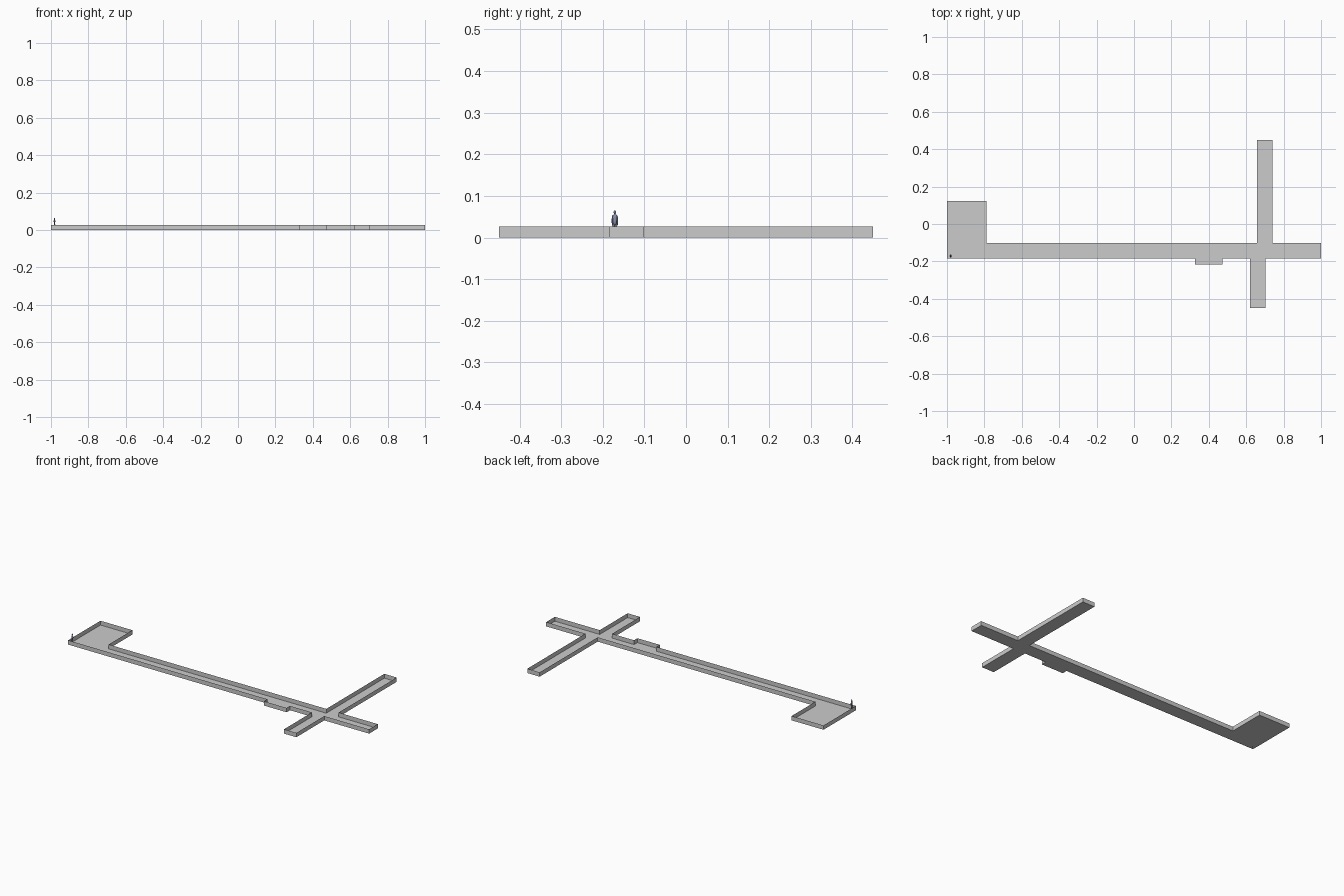
import bpy, bmesh, math
from mathutils import Matrix

if "Cube" in bpy.data.objects:
    bpy.data.objects.remove(bpy.data.objects["Cube"])

WALL_H = 0.026

# Outline of rooms and corridors, counter-clockwise
outline = [(-1, -0.184), (0.325, -0.184), (0.325, -0.216), (0.474, -0.216),
           (0.474, -0.184), (0.62, -0.184), (0.62, -0.449), (0.702, -0.449),
           (0.702, -0.184), (1, -0.184), (1, -0.102), (0.74, -0.102),
           (0.74, 0.449), (0.658, 0.449), (0.658, -0.102), (-0.788, -0.102),
           (-0.788, 0.123), (-1, 0.123)]


def finish(bm, name, mat=None):
    mesh = bpy.data.meshes.new(name)
    bm.to_mesh(mesh)
    bm.free()
    obj = bpy.data.objects.new(name, mesh)
    bpy.context.collection.objects.link(obj)
    if mat:
        mesh.materials.append(mat)
        mesh.shade_smooth()
    return obj


# Floor: flat rectangles that meet edge to edge
rooms = [(-1, -0.184, 1, -0.102),              # main corridor
         (-1, -0.102, -0.788, 0.123),          # end room
         (0.325, -0.216, 0.474, -0.184),       # niche
         (0.62, -0.449, 0.702, -0.184),        # front branch
         (0.658, -0.102, 0.74, 0.449)]         # back branch
bm = bmesh.new()
for x0, y0, x1, y1 in rooms:
    bm.faces.new([bm.verts.new((x, y, 0)) for x, y in
                  ((x0, y0), (x1, y0), (x1, y1), (x0, y1))])
finish(bm, "floor")

# Walls: thin sheets rising from the outline, open on top
bm = bmesh.new()
low = [bm.verts.new((x, y, 0)) for x, y in outline]
high = [bm.verts.new((x, y, WALL_H)) for x, y in outline]
for i in range(len(low)):
    j = (i + 1) % len(low)
    bm.faces.new((low[i], low[j], high[j], high[i]))
finish(bm, "walls")

# Small standing figure in the corner of the room
blue = bpy.data.materials.new("figure_blue")
blue.diffuse_color = (0.25, 0.28, 0.42, 1)
blue.use_nodes = True
blue.node_tree.nodes["Principled BSDF"].inputs["Base Color"].default_value = blue.diffuse_color
FX, FY = -0.981, -0.171


def limb(name, sections, sides=12):
    """Loft through (y, z, half depth x, half width y) rings."""
    bm = bmesh.new()
    rings = []
    for y, z, rx, ry in sections:
        rings.append([bm.verts.new((FX + rx * math.cos(a), FY + y + ry * math.sin(a), z))
                      for a in (2 * math.pi * k / sides for k in range(sides))])
    for a, b in zip(rings, rings[1:]):
        for i in range(sides):
            j = (i + 1) % sides
            bm.faces.new((a[i], a[j], b[j], b[i]))
    bm.faces.new(rings[0])
    bm.faces.new(rings[-1])
    bmesh.ops.recalc_face_normals(bm, faces=bm.faces[:])
    return finish(bm, name, blue)


# Torso and neck
limb("torso", [(0, 0.030, .004, .005), (0, 0.039, .0036, .0046), (0, 0.049, .0046, .0058),
               (0, 0.054, .003, .005), (0, 0.0555, .0015, .0018), (0, 0.058, .0014, .0016)])
# Legs, feet and arms, mirrored
for side, s in (("left", 1), ("right", -1)):
    limb(side + "_leg", [(s * .0031, 0.002, .0018, .0016), (s * .003, 0.010, .0022, .002),
                         (s * .0028, 0.017, .002, .002), (s * .0026, 0.033, .0036, .0027)])
    limb(side + "_arm", [(s * .0058, 0.029, .0012, .001), (s * .0062, 0.034, .0014, .0012),
                         (s * .0062, 0.043, .0016, .0015), (s * .0052, 0.053, .0016, .0016)])
    bm = bmesh.new()
    bmesh.ops.create_cube(bm, size=1, matrix=Matrix.Translation((FX + .0015, FY + s * .0031, .0013))
                          @ Matrix.Diagonal((.008, .0035, .0026, 1)))
    finish(bm, side + "_foot", blue)
# Head
bm = bmesh.new()
bmesh.ops.create_uvsphere(bm, u_segments=12, v_segments=8, radius=1,
                          matrix=Matrix.Translation((FX, FY, .061)) @ Matrix.Diagonal((.0035, .003, .0045, 1)))
finish(bm, "head", blue)
